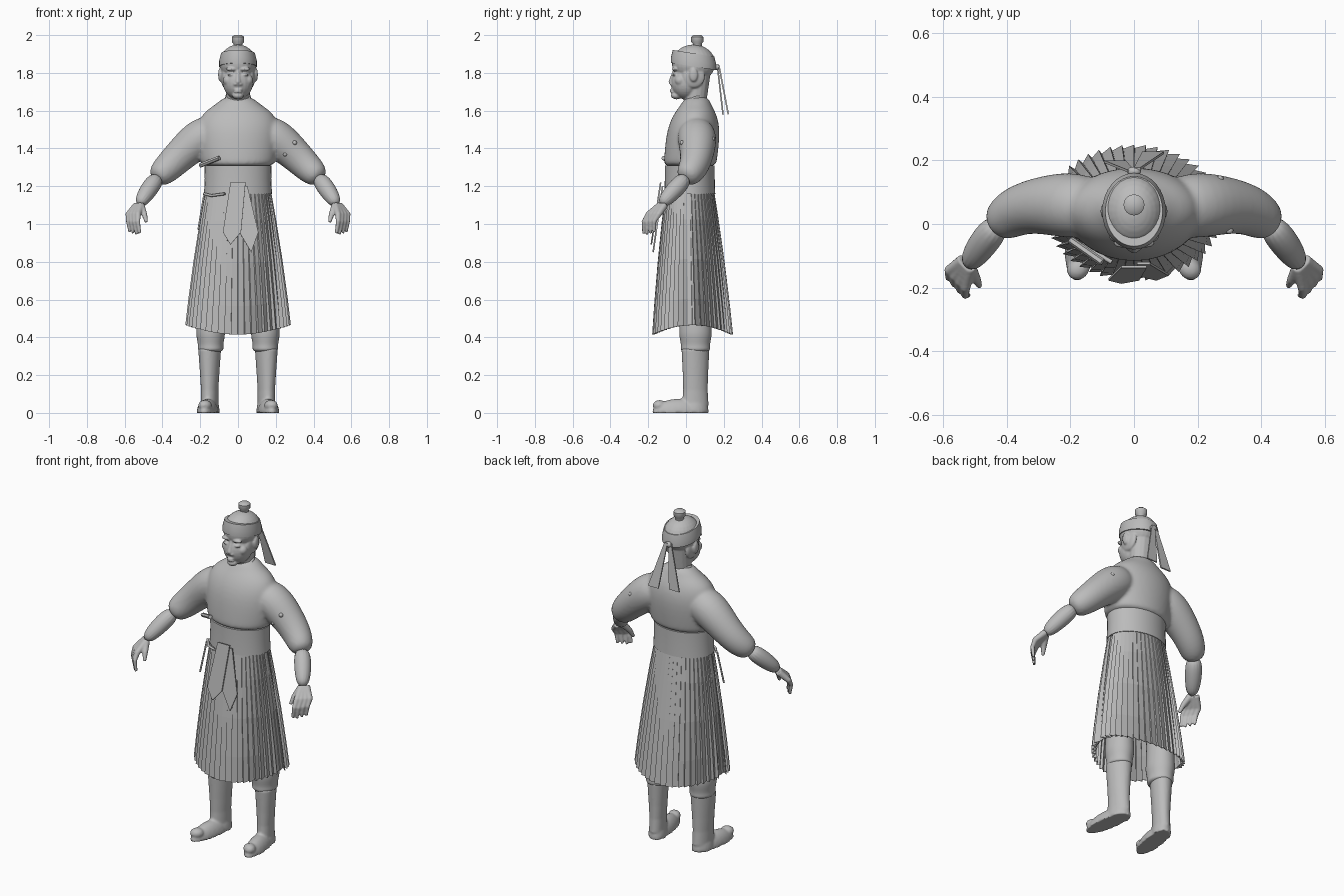
import bpy, bmesh, math
from mathutils import Vector, Matrix

if "Cube" in bpy.data.objects:
    bpy.data.objects.remove(bpy.data.objects["Cube"])

grey = bpy.data.materials.new("clay grey")
grey.use_nodes = True
grey.diffuse_color = (.5, .5, .5, 1)
grey.node_tree.nodes["Principled BSDF"].inputs["Base Color"].default_value = grey.diffuse_color

SIDES = (("left", 1), ("right", -1))


def skin(mesh, rings):
    """Bridge closed rings of points and cap both ends."""
    rows = [[mesh.verts.new(point) for point in ring] for ring in rings]
    count = len(rows[0])
    for lower, upper in zip(rows, rows[1:]):
        for i in range(count):
            j = (i + 1) % count
            mesh.faces.new((lower[i], lower[j], upper[j], upper[i]))
    mesh.faces.new(reversed(rows[0]))
    mesh.faces.new(rows[-1])


def circle(sides=24):
    for i in range(sides):
        angle = math.tau * i / sides
        yield math.cos(angle), math.sin(angle)


def stack(mesh, levels, x=0, y=0, lean=0, tilt=0, sides=32):
    """Loft level ellipses given as (height, half width, half depth)."""
    base = levels[0][0]
    rings = []
    for z, width, depth in levels:
        middle = y + lean * (z - base)
        rings.append([(x + width * c, middle + depth * s, z - tilt * (middle + depth * s))
                      for c, s in circle(sides)])
    skin(mesh, rings)


def tube(mesh, path, radii, side=1, sides=16):
    """Loft circles along a path, mirrored across x when side is negative."""
    points = [Vector((side * p[0], p[1], p[2])) for p in path]
    rings, previous = [], None
    for i, (point, radius) in enumerate(zip(points, radii)):
        heading = (points[min(i + 1, len(points) - 1)] - points[max(i - 1, 0)]).normalized()
        if previous is None:
            turn = heading.to_track_quat('Z', 'Y')
        else:
            turn = previous.rotation_difference(heading) @ turn
        previous = heading
        rings.append([point + turn @ Vector((c, s, 0)) * radius for c, s in circle(sides)])
    skin(mesh, rings)


def ball(mesh, centre, size):
    place = Matrix.Translation(centre) @ Matrix.Diagonal((*size, 1))
    bmesh.ops.create_uvsphere(mesh, u_segments=24, v_segments=16, radius=1, matrix=place)


def finish(name, mesh, rounded=False, fuse=0, soften=3, cloth=0, sharp=None):
    """Turn the mesh into a shaded object with its modifiers."""
    bmesh.ops.recalc_face_normals(mesh, faces=mesh.faces[:])
    data = bpy.data.meshes.new(name)
    mesh.to_mesh(data)
    mesh.free()
    data.materials.append(grey)
    part = bpy.data.objects.new(name, data)
    bpy.context.collection.objects.link(part)
    bpy.ops.object.select_all(action='DESELECT')
    part.select_set(True)
    bpy.context.view_layer.objects.active = part
    if sharp is None:
        bpy.ops.object.shade_smooth()
    else:
        bpy.ops.object.shade_smooth_by_angle(angle=math.radians(sharp))
    if rounded:
        part.modifiers.new("round", 'SUBSURF').levels = 2
    if fuse:
        remesh = part.modifiers.new("fuse", 'REMESH')
        remesh.mode, remesh.voxel_size, remesh.use_smooth_shade = 'VOXEL', fuse, True
        part.modifiers.new("soften", 'SMOOTH').iterations = soften
    if cloth:
        part.modifiers.new("cloth", 'SOLIDIFY').thickness = cloth


def hanging_tail(name, top, tip, top_width, width, shoulder):
    """Flat strip of cloth that widens to its shoulder and ends in a tip."""
    top, tip = Vector(top), Vector(tip)
    low = top.lerp(tip, shoulder)
    narrow, wide = Vector((top_width, 0, 0)), Vector((width, 0, 0))
    mesh = bmesh.new()
    outline = (top - narrow, low - wide, tip, low + wide, top + narrow)
    mesh.faces.new([mesh.verts.new(point) for point in outline])
    finish(name, mesh, cloth=.008, sharp=0)


# Head, neck, ears and facial forms fused together
head = bmesh.new()
ball(head, (0, .04, 1.85), (.097, .115, .1))
ball(head, (0, 0, 1.75), (.08, .08, .09))
ball(head, (0, -.05, 1.68), (.03, .03, .02))
tube(head, [(0, .05, 1.58), (0, .05, 1.66), (0, .06, 1.8)], (.07, .06, .07))
tube(head, [(0, -.06, 1.81), (0, -.08, 1.75), (0, -.07, 1.74)], (.01, .014, .014))
for lip in (1.7, 1.71):
    ball(head, (0, -.07, lip), (.022, .016, .006))
for name, side in SIDES:
    ball(head, (side * .035, -.06, 1.82), (.03, .015, .01))
    ball(head, (side * .035, -.06, 1.79), (.02, .012, .007))
    ball(head, (side * .05, -.03, 1.76), (.03, .03, .03))
    ball(head, (side * .07, .04, 1.78), (.02, .06, .06))
    ball(head, (side * .014, -.075, 1.74), (.01, .012, .008))
    ball(head, (side * .095, .04, 1.79), (.01, .022, .036))
finish("head", head, fuse=.005, soften=2)

# Headband, knot, trailing tails and topknot
band = bmesh.new()
stack(band, [(1.84, .1, .12), (1.87, .1, .12), (1.91, .09, .11)], y=.04, tilt=.16)
finish("headband", band, sharp=40)
knot = bmesh.new()
ball(knot, (0, .165, 1.83), (.022, .015, .016))
finish("headband_knot", knot)
for name, side in SIDES:
    hanging_tail(name + "_headband_tail", (side * .01, .17, 1.84),
                 (side * .06, .21 + side * .01, 1.58), .01, .034, 1)
topknot = bmesh.new()
tube(topknot, [(0, .06, z) for z in (1.93, 1.955, 1.965, 1.99, 2)], (.024, .024, .033, .033, .02))
finish("topknot", topknot, sharp=50)

# Jacket body and sleeves fused into one garment
arm = [Vector(p) for p in ((.1, .05, 1.5), (.2, .06, 1.46), (.3, .06, 1.37),
                           (.38, .04, 1.29), (.44, -.01, 1.235))]
jacket = bmesh.new()
stack(jacket, [(1.3, .19, .14), (1.33, .2, .14), (1.5, .225, .145), (1.59, .19, .11),
               (1.63, .12, .08), (1.68, .07, .06)], y=.02, lean=.1)
for name, side in SIDES:
    tube(jacket, arm, (.09, .11, .09, .08, .06), side)
finish("jacket", jacket, rounded=True, fuse=.01, soften=5)

# Crossed collar
collar = bmesh.new()
for name, side in SIDES:
    tube(collar, [(0, .11, 1.68), (.07, .06, 1.67), (.05, 0, 1.64), (0, -.04, 1.59)],
         [.013] * 4, side)
finish("collar", collar, rounded=True)

# Studs on the left sleeve
studs = bmesh.new()
for place in ((.31, .06, 1.47), (.3, -.02, 1.43), (.27, .14, 1.45), (.25, -.02, 1.37)):
    ball(studs, place, [.012] * 3)
finish("sleeve_studs", studs)

# Forearms and hands, fingers spaced evenly along the knuckles
wrist = Vector((.525, -.135, 1.1))
for name, side in SIDES:
    forearm = bmesh.new()
    bulge = arm[-1].lerp(wrist, .4)
    tube(forearm, [arm[-1].lerp(arm[-2], .3), bulge, wrist], (.045, .05, .034), side)
    finish(name + "_forearm", forearm, rounded=True)
    hand = bmesh.new()
    for finger in range(4):
        spread = Vector((.017, .018, 0)) * finger
        reach = 1 - .05 * abs(finger - 1)
        knuckle = wrist + spread + Vector((.005, -.065, -.05))
        bend = knuckle + Vector((0, -.025, -.04)) * reach
        tip = bend + Vector((-.01, 0, -.065)) * reach
        start = wrist + spread * .4 - Vector((.01, 0, 0))
        tube(hand, [start, knuckle, bend, tip], (.02, .016, .012, .008), side)
    thumb = [wrist + Vector(step) for step in ((-.01, 0, 0), (-.03, -.04, -.05), (-.04, -.06, -.09))]
    tube(hand, thumb, (.02, .015, .009), side)
    finish(name + "_hand", hand, fuse=.005)

# Waist sash with two tails and loose cords
sash = bmesh.new()
stack(sash, [(1.16, .18, .135), (1.24, .176, .132), (1.31, .178, .132)], y=.02)
finish("waist_sash", sash, sharp=40)
hanging_tail("sash_tail_short", (0, -.13, 1.22), (-.04, -.18, .89), .04, .048, .8)
hanging_tail("sash_tail_long", (.03, -.12, 1.2), (.07, -.17, .85), .02, .05, .7)
cords = bmesh.new()
tube(cords, [(-.2, -.05, 1.31), (-.1, -.12, 1.35)], (.012, .012), sides=6)
tube(cords, [(-.18, -.03, 1.16), (-.14, -.08, 1.15), (-.07, -.12, 1.16)], [.007] * 3)
tube(cords, [(-.18, -.04, 1.15), (-.21, -.06, .97)], (.005, .005))
finish("sash_cords", cords, sharp=40)


def skirt(name, start, end, pleats, scale, fold):
    """Knife-pleated panel flaring from the waist down to the hem."""
    mesh = bmesh.new()
    step = math.radians(end - start) / pleats
    folds = [(math.radians(start) + step * (i + across), raised)
             for i in range(pleats) for across, raised in ((0, 1), (.93, 0))]
    rows = []
    for drop in (0, .2, .5, .8, 1):
        flare = drop + .3 * drop * (1 - drop)
        row = []
        for angle, raised in folds:
            c, s = math.cos(angle), math.sin(angle)
            size = scale * (1 + fold * (raised - .6) * (.3 + .7 * drop) * (.6 + .6 * abs(c)))
            row.append(mesh.verts.new(((.175 + .095 * flare) * c * size,
                                       .02 + .015 * drop + (.13 + .08 * flare) * s * size,
                                       1.165 - drop * (.75 - .05 * c * c))))
        rows.append(row)
    for upper, lower in zip(rows, rows[1:]):
        for i in range(len(upper) - 1):
            mesh.faces.new((upper[i], lower[i], lower[i + 1], upper[i + 1]))
    finish(name, mesh, cloth=.004, sharp=0)


# Skirt panels, with inner strips behind the side slits
skirt("skirt_front", 186, 354, pleats=22, scale=1, fold=.08)
skirt("skirt_back", 4, 176, pleats=22, scale=1, fold=.08)
skirt("skirt_left_inner", -20, 20, pleats=4, scale=.95, fold=.01)
skirt("skirt_right_inner", 160, 200, pleats=4, scale=.95, fold=.01)

# Gathered trousers and boots with upturned toes
for name, side in SIDES:
    leg = bmesh.new()
    stack(leg, [(.32, .06, .07), (.34, .07, .08), (.36, .065, .075), (.42, .08, .09),
                (.47, .07, .08), (.9, .075, .09)], x=side * .145, y=.05)
    finish(name + "_trouser_leg", leg, rounded=True)
    boot = bmesh.new()
    x = side * .15
    stack(boot, [(.04, .045, .07), (.12, .045, .065), (.2, .05, .067), (.34, .06, .074)], x=x, y=.05)
    ball(boot, (x, -.03, 0), (.055, .15, .075))
    ball(boot, (x, .05, 0), (.052, .07, .11))
    ball(boot, (x, -.14, .04), (.036, .036, .028))
    for vert in boot.verts:
        vert.co.z = max(vert.co.z, 0)
        vert.co.x -= side * .13 * (vert.co.y - .05)
    finish(name + "_boot", boot, fuse=.007)
